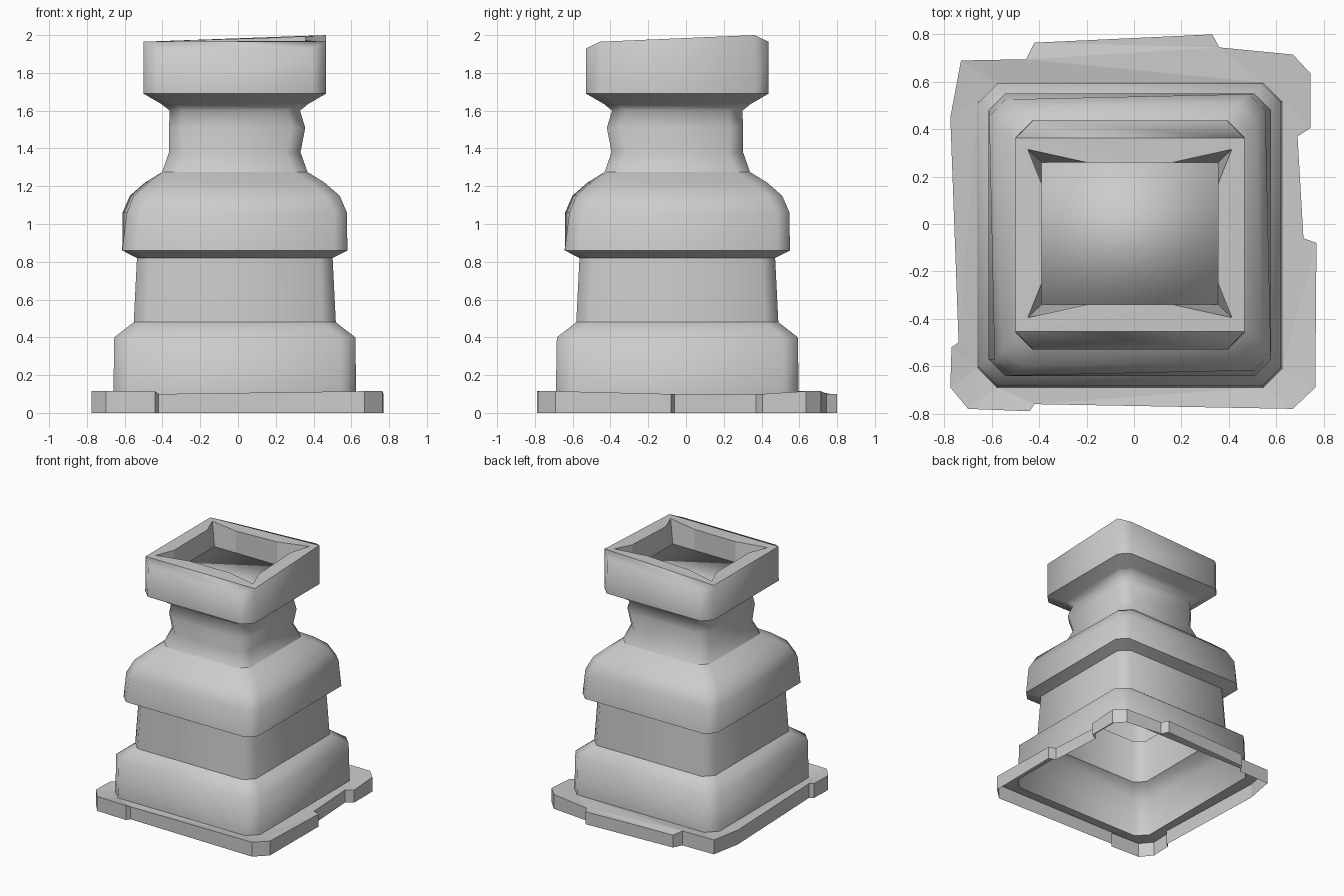
import bpy
import bmesh
from mathutils import Matrix, Vector

old = bpy.data.objects.get("Cube")
if old:
    bpy.data.objects.remove(old, do_unlink=True)

stone = bpy.data.materials.new("grey_stone")
stone.use_nodes = True
stone.diffuse_color = (0.6, 0.6, 0.6, 1)
stone.node_tree.nodes["Principled BSDF"].inputs["Base Color"].default_value = (0.6, 0.6, 0.6, 1)

CENTRE = Vector((-0.017, -0.046, 0))


def ring(z, half, cut, turn=0, bulge=0):
    """Square with cut corners, counter-clockwise; bulge pushes the +x and -y sides."""
    k = half - cut
    pts = [(half, -k), (half, k), (k, half), (-k, half),
           (-half, k), (-half, -k), (-k, -half), (k, -half)]
    rot = Matrix.Rotation(turn, 3, "Z")
    out = []
    for x, y in pts:
        x += bulge if x > 0 else 0
        y -= bulge if y < 0 else 0
        out.append(CENTRE + rot @ Vector((x, y, z)))
    return out


def loft(bm, rings):
    """Skin consecutive rings with quads and return the vertex loops."""
    loops = [[bm.verts.new(p) for p in r] for r in rings]
    for a, b in zip(loops, loops[1:]):
        n = len(a)
        for i in range(n):
            j = (i + 1) % n
            bm.faces.new((a[i], a[j], b[j], b[i]))
    return loops


def fill_between(bm, outer, inner):
    """Upward face between an outer outline and a hole."""
    edges = []
    for pts in (outer, inner):
        vs = [bm.verts.new(p) for p in pts]
        edges += [bm.edges.new((v, vs[(i + 1) % len(vs)])) for i, v in enumerate(vs)]
    made = bmesh.ops.triangle_fill(bm, use_beauty=True, edges=edges, normal=(0, 0, 1))
    for f in made["geom"]:
        if isinstance(f, bmesh.types.BMFace):
            f.normal_update()
            if f.normal.z < 0:
                f.normal_flip()


def finish(name, bm, smooth=True):
    for f in bm.faces:
        f.smooth = smooth
    mesh = bpy.data.meshes.new(name)
    bm.to_mesh(mesh)
    bm.free()
    mesh.materials.append(stone)
    ob = bpy.data.objects.new(name, mesh)
    bpy.context.collection.objects.link(ob)
    return ob


# Stacked body sections: rings of (height, half width, corner cut, turn, bulge)
TWIST = 0.022
sections = {
    "lower_block": [(0.1, 0.643, 0.08), (0.4, 0.638, 0.08), (0.48, 0.535, 0.07)],
    "lower_shaft": [(0.48, 0.535, 0.07), (0.82, 0.518, 0.07)],
    "shoulder_underside": [(0.82, 0.518, 0.07), (0.86, 0.596, 0.07)],
    "shoulder": [(0.86, 0.596, 0.07), (1.06, 0.583, 0.07, TWIST), (1.15, 0.545, 0.08, TWIST),
                 (1.22, 0.466, 0.08, TWIST), (1.275, 0.385, 0.07)],
    "neck": [(1.275, 0.385, 0.07), (1.38, 0.348, 0.08), (1.51, 0.348, 0.07, 0, 0.025),
             (1.6, 0.345, 0.07), (1.635, 0.388, 0.07)],
    "rim_underside": [(1.635, 0.388, 0.07), (1.69, 0.483, 0.07)],
}
for name, rows in sections.items():
    bm = bmesh.new()
    loft(bm, [ring(*row) for row in rows])
    finish(name, bm)

# Rim band with sloped front and back lips and one raised corner
top = ring(1.965, 0.483, 0.075)
for i in (2, 3, 6, 7):
    top[i].z = 1.93
for i in (1, 2):
    top[i].z += 0.035
bm = bmesh.new()
lip = loft(bm, [ring(1.69, 0.483, 0.07), top])[1]
bm.faces.new((lip[1], lip[2], lip[3], lip[4]))
bm.faces.new((lip[5], lip[6], lip[7], lip[0]))
finish("rim_band", bm)


def rim_height(x, y):
    u = min(max((x + 0.5) / 0.965, 0), 1)
    v = min(max((y + 0.455) / 0.825, 0), 1)
    return 1.965 + 0.035 * u * v


# Rim top and the pocket, whose corners flare outward
L, R, F, B = -0.39, 0.355, -0.34, 0.26
FLOOR = 1.8
mouth, pocket = [], []
for x, y, sx, sy in ((R, F, 1, -1), (R, B, 1, 1), (L, B, -1, 1), (L, F, -1, -1)):
    along_x = (x - sx * 0.19, y)
    along_y = (x, y - sy * 0.09)
    flare = (x + sx * 0.058, y + sy * 0.055)
    first, last = (along_x, along_y) if sx * sy < 0 else (along_y, along_x)
    for p in (first, flare, last):
        mouth.append(Vector((*p, rim_height(*p))))
    for p in (first, (x, y), last):
        pocket.append(Vector((*p, FLOOR)))
bm = bmesh.new()
fill_between(bm, [top[i] for i in (0, 1, 4, 5)], mouth)
finish("rim_top", bm, False)
bm = bmesh.new()
loft(bm, [mouth, pocket])
finish("pocket_walls", bm, False)

# Softly shaded plug that closes the pocket
bm = bmesh.new()
corners = ((R, F), (R, B), (L, B), (L, F))
plug = loft(bm, [[Vector((x, y, z)) for x, y in corners] for z in (1.72, FLOOR)])
bm.faces.new(plug[1])
finish("pocket_floor", bm)

# Uneven ground slab: open underneath, with raised corner stones
outline = [(-0.73, 0.69), (-0.775, 0.45), (-0.74, -0.5), (-0.77, -0.52), (-0.775, -0.69),
           (-0.7, -0.78), (-0.44, -0.79), (-0.42, -0.76), (0.67, -0.78), (0.765, -0.69),
           (0.77, -0.08), (0.715, -0.06), (0.69, 0.37), (0.745, 0.405), (0.745, 0.635),
           (0.67, 0.715), (0.36, 0.745), (0.33, 0.8), (-0.42, 0.765), (-0.455, 0.695)]
base = [Vector((x, y, 0)) for x, y in outline]
edge = [Vector((x, y, 0.115 if min(abs(x), abs(y)) > 0.43 else 0.1)) for x, y in outline]
bm = bmesh.new()
loft(bm, [base, edge])
fill_between(bm, edge, ring(0.1, 0.643, 0.08))
finish("ground_slab", bm, False)
